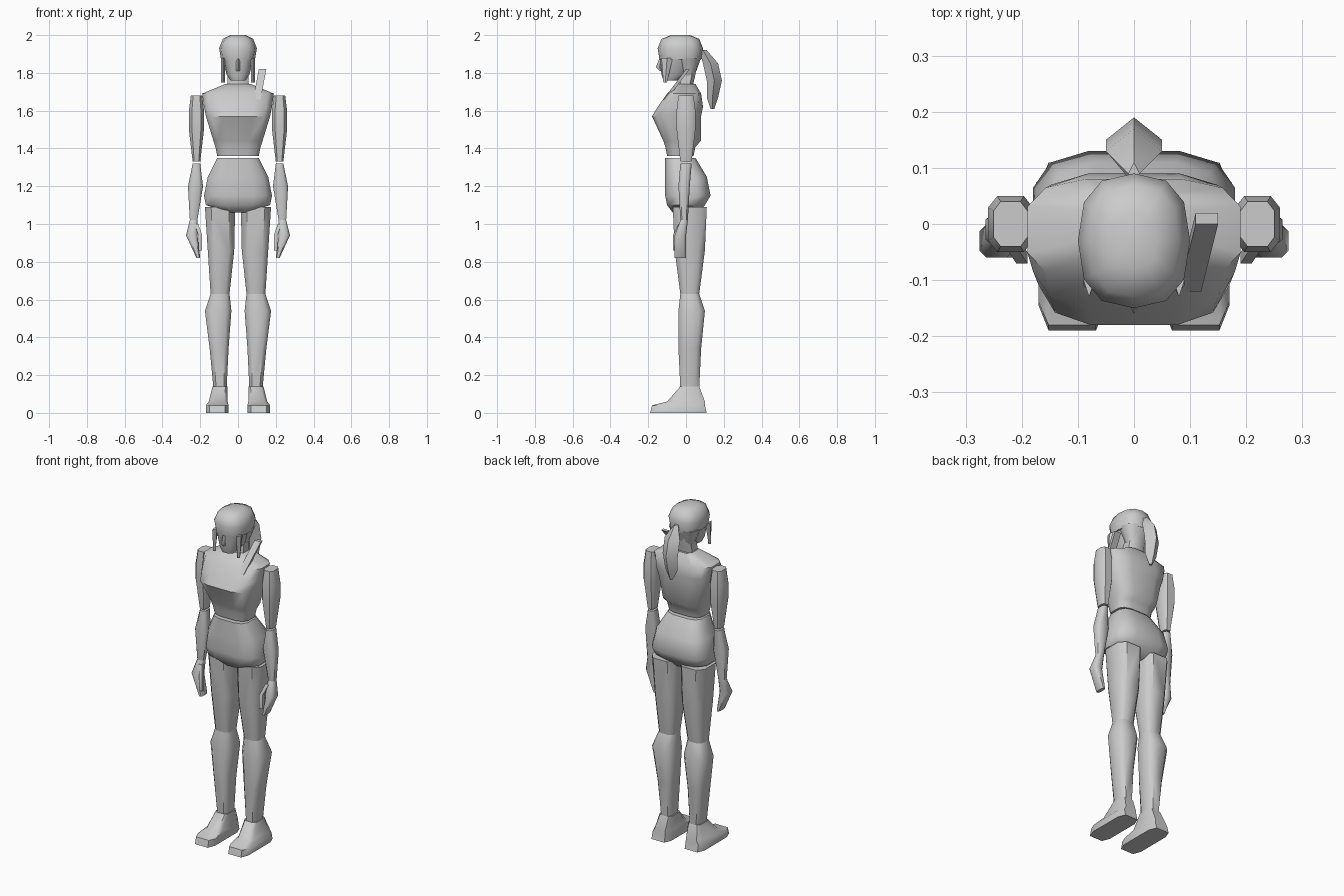
import bpy
import bmesh
from math import cos, sin, pi, radians, copysign

old_cube = bpy.data.objects.get("Cube")
if old_cube:
    bpy.data.objects.remove(old_cube, do_unlink=True)

grey_colour = (0.6, 0.6, 0.6, 1)
grey = bpy.data.materials.new("plain_grey")
grey.use_nodes = True
grey.diffuse_color = grey_colour
grey.node_tree.nodes["Principled BSDF"].inputs["Base Color"].default_value = grey_colour


def section(sides, power, flat_sided=True):
    """Unit superellipse outline; a lower power gives a boxier shape."""
    start = pi / sides if flat_sided else 0
    angles = [start + 2 * pi * i / sides for i in range(sides)]
    points = [(copysign(abs(cos(a)) ** power, cos(a)),
               copysign(abs(sin(a)) ** power, sin(a))) for a in angles]
    widest = max(u for u, v in points)
    deepest = max(v for u, v in points)
    return [(u / widest, v / deepest) for u, v in points]


LIMB = section(8, 0.6)
TRUNK = section(12, 0.6)
SKULL = section(12, 0.8, flat_sided=False)
SHOE = section(8, 0.4)
DIAMOND = section(4, 1, flat_sided=False)
BLOCK = section(4, 1)


def ring(z, wide, deep, x=0, y=0):
    """Half width, half depth and centre of one cross-section."""
    return z, wide, deep, x, y


def loft(name, outline, *rings, side=1):
    """Skin an outline through rings, capping both ends; side -1 mirrors."""
    bm = bmesh.new()
    loops = []
    for z, wide, deep, x, y in rings:
        loops.append([bm.verts.new((side * (x + u * wide), y + v * deep, z))
                      for u, v in outline])
    for lower, upper in zip(loops, loops[1:]):
        for i in range(len(outline)):
            bm.faces.new((lower[i - 1], lower[i], upper[i], upper[i - 1]))
    bm.faces.new(loops[0])
    bm.faces.new(loops[-1])
    bmesh.ops.recalc_face_normals(bm, faces=bm.faces)
    mesh = bpy.data.meshes.new(name)
    bm.to_mesh(mesh)
    bm.free()
    mesh.materials.append(grey)
    obj = bpy.data.objects.new(name, mesh)
    bpy.context.collection.objects.link(obj)
    bpy.ops.object.select_all(action="DESELECT")
    obj.select_set(True)
    bpy.context.view_layer.objects.active = obj
    bpy.ops.object.shade_smooth_by_angle(angle=radians(48))


# Trunk: waist, back bulge, bust, shoulders and collar, then the hips
loft("torso", TRUNK,
     ring(z=1.36, wide=0.11, deep=0.07, y=-0.03),
     ring(z=1.41, wide=0.12, deep=0.08, y=-0.03),
     ring(z=1.44, wide=0.13, deep=0.1, y=-0.02),
     ring(z=1.57, wide=0.17, deep=0.13, y=-0.05),
     ring(z=1.62, wide=0.18, deep=0.12, y=-0.03),
     ring(z=1.69, wide=0.19, deep=0.09, y=-0.01),
     ring(z=1.74, wide=0.07, deep=0.05))
loft("pelvis", TRUNK,
     ring(z=1.06, wide=0.05, deep=0.07),
     ring(z=1.1, wide=0.17, deep=0.1),
     ring(z=1.15, wide=0.18, deep=0.12, y=0.01),
     ring(z=1.25, wide=0.16, deep=0.11),
     ring(z=1.35, wide=0.11, deep=0.08, y=-0.03))

# Head
loft("neck", LIMB,
     ring(z=1.7, wide=0.06, deep=0.04, y=-0.01),
     ring(z=1.84, wide=0.05, deep=0.05, y=0.01))
loft("face", SKULL,
     ring(z=1.76, wide=0.04, deep=0.04, y=-0.08),
     ring(z=1.79, wide=0.06, deep=0.07, y=-0.06),
     ring(z=1.9, wide=0.09, deep=0.1, y=-0.04))
loft("nose", DIAMOND,
     ring(z=1.81, wide=0.01, deep=0.01, y=-0.13),
     ring(z=1.83, wide=0.01, deep=0.02, y=-0.14),
     ring(z=1.88, wide=0.01, deep=0.01, y=-0.13))
loft("hair_cap", SKULL,
     ring(z=1.87, wide=0.09, deep=0.11, y=-0.03),
     ring(z=1.93, wide=0.1, deep=0.12, y=-0.03),
     ring(z=1.98, wide=0.08, deep=0.1, y=-0.03),
     ring(z=2, wide=0.04, deep=0.05, y=-0.03))
loft("nape_hair", SKULL,
     ring(z=1.77, wide=0.05, deep=0.03, y=0.01),
     ring(z=1.88, wide=0.09, deep=0.07, y=0.01))
loft("ponytail", DIAMOND,
     ring(z=1.61, wide=0.01, deep=0.01, y=0.14),
     ring(z=1.67, wide=0.04, deep=0.03, y=0.14),
     ring(z=1.76, wide=0.05, deep=0.04, y=0.15),
     ring(z=1.85, wide=0.05, deep=0.04, y=0.13),
     ring(z=1.92, wide=0.01, deep=0.02, y=0.09))

# Flat strap leaning over the left shoulder
loft("shoulder_strap", BLOCK,
     ring(z=1.66, wide=0.02, deep=0.01, x=0.1, y=-0.11),
     ring(z=1.82, wide=0.02, deep=0.01, x=0.13, y=0.01))

# Side locks, arms and legs
for label, side in (("left", 1), ("right", -1)):
    loft(label + "_hair_lock", DIAMOND,
         ring(z=1.75, wide=0.01, deep=0.01, x=0.08, y=-0.11),
         ring(z=1.88, wide=0.01, deep=0.03, x=0.08, y=-0.1), side=side)
    loft(label + "_upper_arm", LIMB,
         ring(z=1.33, wide=0.02, deep=0.03, x=0.22),
         ring(z=1.5, wide=0.04, deep=0.05, x=0.22),
         ring(z=1.6, wide=0.04, deep=0.05, x=0.22),
         ring(z=1.68, wide=0.03, deep=0.04, x=0.22), side=side)
    loft(label + "_forearm", LIMB,
         ring(z=1.02, wide=0.02, deep=0.02, x=0.235, y=-0.01),
         ring(z=1.2, wide=0.04, deep=0.03, x=0.225, y=-0.01),
         ring(z=1.32, wide=0.02, deep=0.03, x=0.22), side=side)
    loft(label + "_hand", LIMB,
         ring(z=0.82, wide=0.01, deep=0.03, x=0.21, y=-0.03),
         ring(z=0.94, wide=0.03, deep=0.03, x=0.245, y=-0.03),
         ring(z=1.02, wide=0.02, deep=0.02, x=0.235, y=-0.01), side=side)
    loft(label + "_thumb", BLOCK,
         ring(z=0.86, wide=0.01, deep=0.01, x=0.2, y=-0.06),
         ring(z=0.94, wide=0.01, deep=0.01, x=0.2, y=-0.06),
         ring(z=1, wide=0.01, deep=0.01, x=0.22, y=-0.03), side=side)
    loft(label + "_thigh", LIMB,
         ring(z=0.63, wide=0.05, deep=0.05, x=0.095, y=0.02),
         ring(z=0.86, wide=0.07, deep=0.08, x=0.09, y=0.02),
         ring(z=1.09, wide=0.08, deep=0.09, x=0.095, y=0.02), side=side)
    loft(label + "_calf", LIMB,
         ring(z=0.13, wide=0.035, deep=0.05, x=0.095, y=0.02),
         ring(z=0.34, wide=0.05, deep=0.06, x=0.1, y=0.02),
         ring(z=0.54, wide=0.07, deep=0.07, x=0.105, y=0.03),
         ring(z=0.63, wide=0.05, deep=0.05, x=0.095, y=0.02), side=side)
    loft(label + "_foot", SHOE,
         ring(z=0, wide=0.06, deep=0.15, x=0.11, y=-0.04),
         ring(z=0.04, wide=0.06, deep=0.14, x=0.11, y=-0.04),
         ring(z=0.06, wide=0.05, deep=0.1, x=0.105),
         ring(z=0.14, wide=0.04, deep=0.05, x=0.095, y=0.02), side=side)
